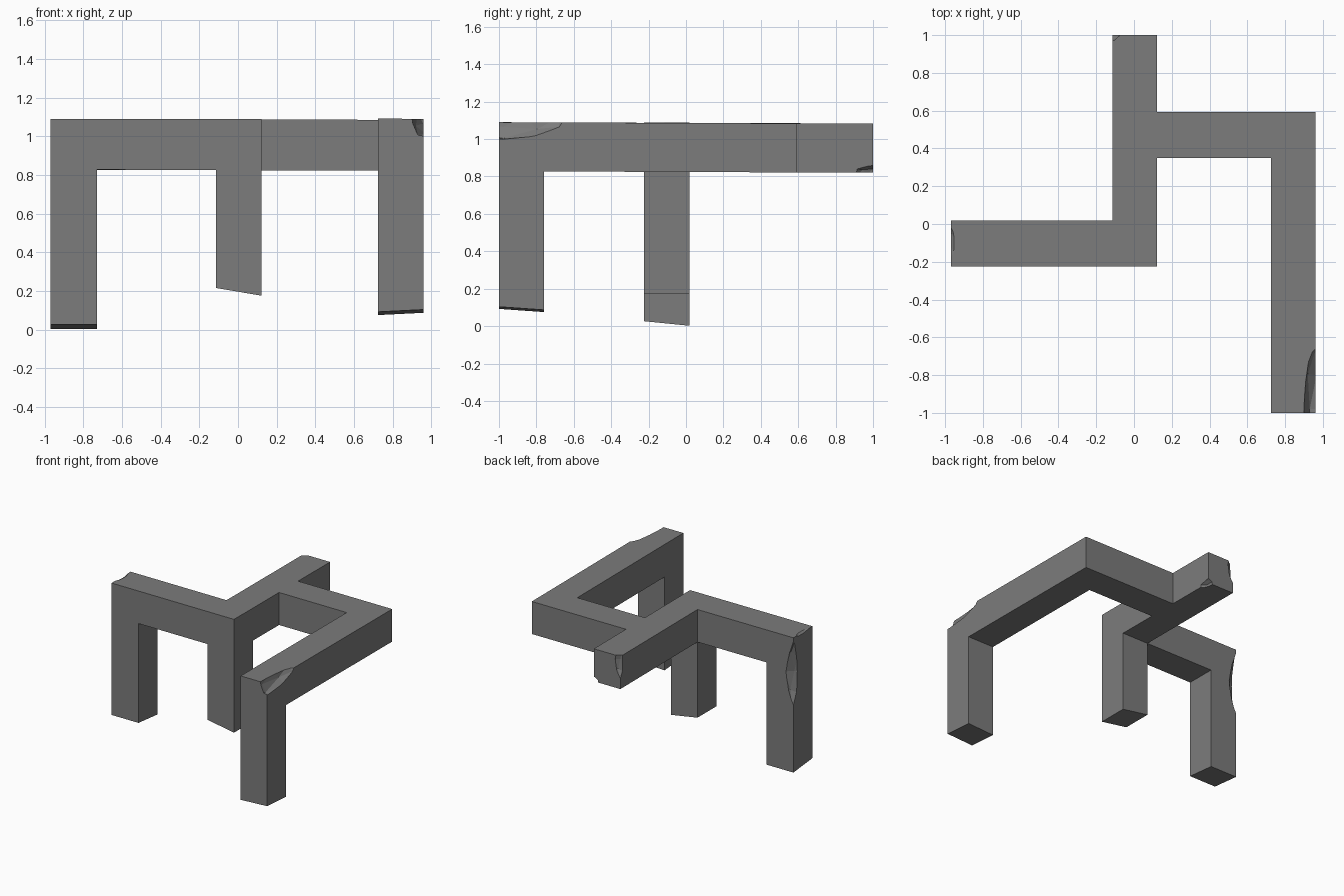
import bpy, bmesh, random
from mathutils import Vector

if "Cube" in bpy.data.objects:
    bpy.data.objects.remove(bpy.data.objects["Cube"])

random.seed(4)
mat = bpy.data.materials.new("mid grey")
mat.diffuse_color = (0.2, 0.2, 0.2, 1)
mat.use_nodes = True
mat.node_tree.nodes["Principled BSDF"].inputs["Base Color"].default_value = mat.diffuse_color

# Plan grid lines; every beam is a run of occupied cells
XS = [-0.97, -0.73, -0.115, 0.121, 0.724, 0.96]
YS = [-1.0, -0.76, -0.224, 0.018, 0.35, 0.592, 1.0]
CELLS = [(0, 2), (1, 2), (2, 2),            # left beam
         (2, 3), (2, 4), (2, 5),            # beam running back
         (3, 4), (4, 4),                    # cross beam
         (4, 3), (4, 2), (4, 1), (4, 0)]    # long right beam
# Each leg: cell -> slanted foot height
LEGS = {(0, 2): lambda x, y: 0.002 - 0.1 * (y - 0.018),
        (2, 2): lambda x, y: 0.196 - 0.17 * x,
        (4, 0): lambda x, y: 0.081 - 0.07 * (y + 0.76) + 0.05 * (x - 0.84)}


def under(x, y):
    return 0.825 - 0.004 * y - 0.001 * x


# Frame: flat cells, raised into beams, then legs drawn down
bm = bmesh.new()
grid = {}


def vert(i, j):
    if (i, j) not in grid:
        x, y = XS[i], YS[j]
        grid[i, j] = bm.verts.new((x, y, under(x, y)))
    return grid[i, j]


faces = {}
for i, j in CELLS:
    faces[i, j] = bm.faces.new([vert(i, j), vert(i, j + 1), vert(i + 1, j + 1), vert(i + 1, j)])
bottoms = list(faces.values())
top = bmesh.ops.extrude_face_region(bm, geom=bottoms, use_keep_orig=True)["geom"]
for v in top:
    if isinstance(v, bmesh.types.BMVert):
        v.co.z += 0.262
for cell, foot in LEGS.items():
    f = faces[cell]
    geo = bmesh.ops.extrude_face_region(bm, geom=[f])["geom"]
    for v in geo:
        if isinstance(v, bmesh.types.BMVert):
            v.co.z = foot(v.co.x, v.co.y)
    if f.is_valid:
        bm.faces.remove(f)
bmesh.ops.recalc_face_normals(bm, faces=bm.faces)
me = bpy.data.meshes.new("beam_frame_with_legs")
bm.to_mesh(me)
bm.free()
frame = bpy.data.objects.new("beam_frame_with_legs", me)
bpy.context.collection.objects.link(frame)
me.materials.append(mat)


# Chipped edges: rough lumps cut away
def chip(center, radii):
    b = bmesh.new()
    bmesh.ops.create_icosphere(b, subdivisions=2, radius=1)
    for v in b.verts:
        k = random.uniform(0.92, 1.08)
        v.co = Vector([c + r * k * p for c, r, p in zip(center, radii, v.co)])
    m = bpy.data.meshes.new("chip_cutter")
    b.to_mesh(m)
    b.free()
    m.materials.append(mat)
    cutter = bpy.data.objects.new("chip_cutter", m)
    cutter.hide_render = True
    bpy.context.collection.objects.link(cutter)
    mod = frame.modifiers.new("chip", 'BOOLEAN')
    mod.operation = 'DIFFERENCE'
    mod.solver = 'EXACT'
    mod.object = cutter
    bpy.context.view_layer.objects.active = frame
    bpy.ops.object.modifier_apply(modifier=mod.name)
    bpy.data.objects.remove(cutter)


chip((0.98, -0.98, 1.12), (0.09, 0.38, 0.13))      # right beam front end
chip((-1.01, 0.06, 0.80), (0.11, 0.11, 0.33))      # left leg back corner
chip((-0.985, -0.09, 1.12), (0.05, 0.13, 0.05))    # left beam top edge
chip((0.14, 1.0, 0.81), (0.06, 0.1, 0.055))        # back beam lower corner
chip((-0.135, 1.015, 1.05), (0.065, 0.05, 0.17))   # back beam upper corner
